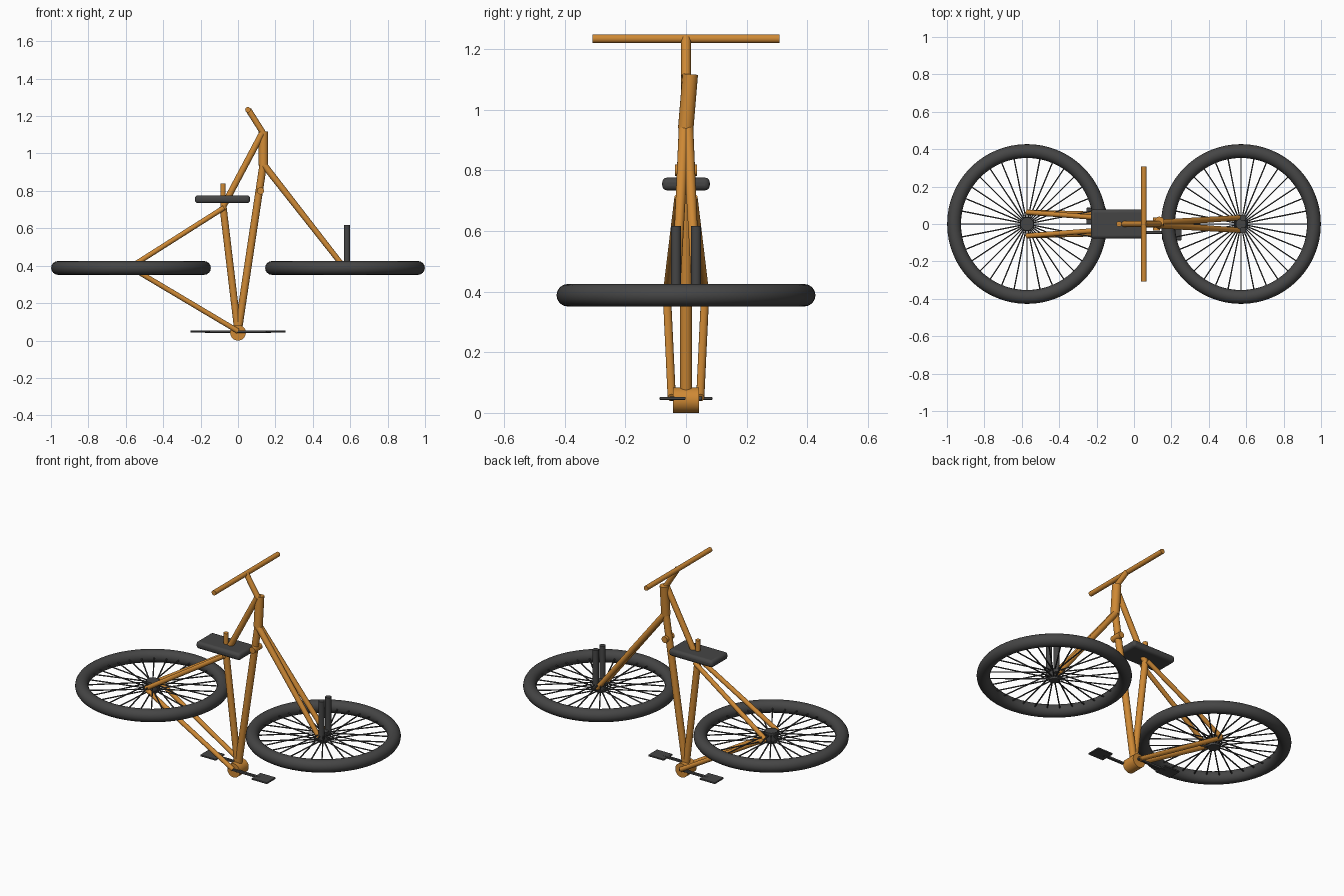
import bpy
from math import pi, cos, sin
from mathutils import Vector

if "Cube" in bpy.data.objects:
    bpy.data.objects.remove(bpy.data.objects["Cube"])


def material(name, rgb):
    m = bpy.data.materials.new(name)
    m.diffuse_color = (*rgb, 1)
    m.use_nodes = True
    m.node_tree.nodes["Principled BSDF"].inputs["Base Color"].default_value = m.diffuse_color
    return m


PAINT = material("orange_paint", (0.62, 0.25, 0.035))
DARK = material("dark_rubber", (0.06, 0.06, 0.06))


def finish(name, mat):
    ob = bpy.context.object
    ob.name = name
    ob.data.materials.append(mat)
    bpy.ops.object.shade_smooth_by_angle(angle=0.7)
    return ob


def tube(name, a, b, r1, r2=None, mat=PAINT, sides=20):
    a, b = Vector(a), Vector(b)
    d = b - a
    bpy.ops.mesh.primitive_cone_add(
        vertices=sides, radius1=r1, radius2=r1 if r2 is None else r2,
        depth=d.length, location=(a + b) / 2,
        rotation=d.to_track_quat('Z', 'Y').to_euler())
    return finish(name, mat)


def box(name, loc, size, bevel):
    bpy.ops.mesh.primitive_cube_add(size=1, location=loc)
    ob = bpy.context.object
    ob.scale = size
    bpy.ops.object.transform_apply(location=False, rotation=False, scale=True)
    m = ob.modifiers.new("bevel", 'BEVEL')
    m.width, m.segments = bevel, 3
    return finish(name, DARK)


# Wheels lying flat: tyre, hub and spokes
WX, WZ = 0.572, 0.388
for side, x, hub_r in (("rear", -WX, 0.036), ("front", WX, 0.028)):
    bpy.ops.mesh.primitive_torus_add(
        major_segments=64, minor_segments=16, major_radius=0.39,
        minor_radius=0.037, location=(x, 0, WZ))
    finish(side + "_tyre", DARK)
    tube(side + "_hub", (x, 0, WZ - 0.033), (x, 0, WZ + 0.033), hub_r, mat=DARK)
    for i in range(32):
        a = 2 * pi * i / 32
        dz = 0.02 if i % 2 else -0.02
        tube(side + "_spoke", (x + 0.02 * cos(a), 0.02 * sin(a), WZ + dz),
             (x + 0.37 * cos(a), 0.37 * sin(a), WZ), 0.004, mat=DARK, sides=6)

# Main frame
tube("bottom_bracket", (0, -0.043, 0.042), (0, 0.043, 0.042), 0.042, sides=32)
tube("seat_tube", (0, 0, 0.045), (-0.08, 0, 0.715), 0.019)
tube("seat_post", (-0.08, 0, 0.70), (-0.08, 0, 0.84), 0.0145)
tube("down_tube", (0, 0, 0.045), (0.136, 0, 0.95), 0.02)
tube("top_tube", (-0.08, 0, 0.715), (0.13, 0, 1.11), 0.017)
tube("head_tube", (0.136, -0.001, 0.937), (0.136, 0.014, 1.117), 0.0255)
tube("cross_pin", (0.12, -0.036, 0.80), (0.12, 0.036, 0.80), 0.019)

# Paired stays, fork blades and front pegs
for s in (-1, 1):
    tube("chain_stay", (0, s * 0.047, 0.05), (-WX, s * 0.063, 0.39), 0.0135)
    tube("seat_stay", (-0.075, s * 0.025, 0.71), (-WX, s * 0.063, 0.395), 0.0135)
    tube("fork_blade", (0.138, s * 0.006, 0.94), (WX, s * 0.034, 0.385), 0.018, 0.014)
    tube("front_peg", (0.583, s * 0.033, 0.385), (0.583, s * 0.033, 0.617), 0.017, mat=DARK)

# Stem and handlebar
tube("stem", (0.134, 0, 1.11), (0.055, 0, 1.235), 0.016)
tube("handlebar", (0.053, -0.308, 1.234), (0.053, 0.308, 1.234), 0.0145)

# Seat
box("seat", (-0.083, 0, 0.755), (0.295, 0.157, 0.042), 0.016)

# Cranks and pedals
for s in (-1, 1):
    box("crank", (s * 0.085, -s * 0.045, 0.048), (0.19, 0.016, 0.013), 0.003)
    box("pedal", (s * 0.203, -s * 0.044, 0.048), (0.104, 0.086, 0.010), 0.003)
